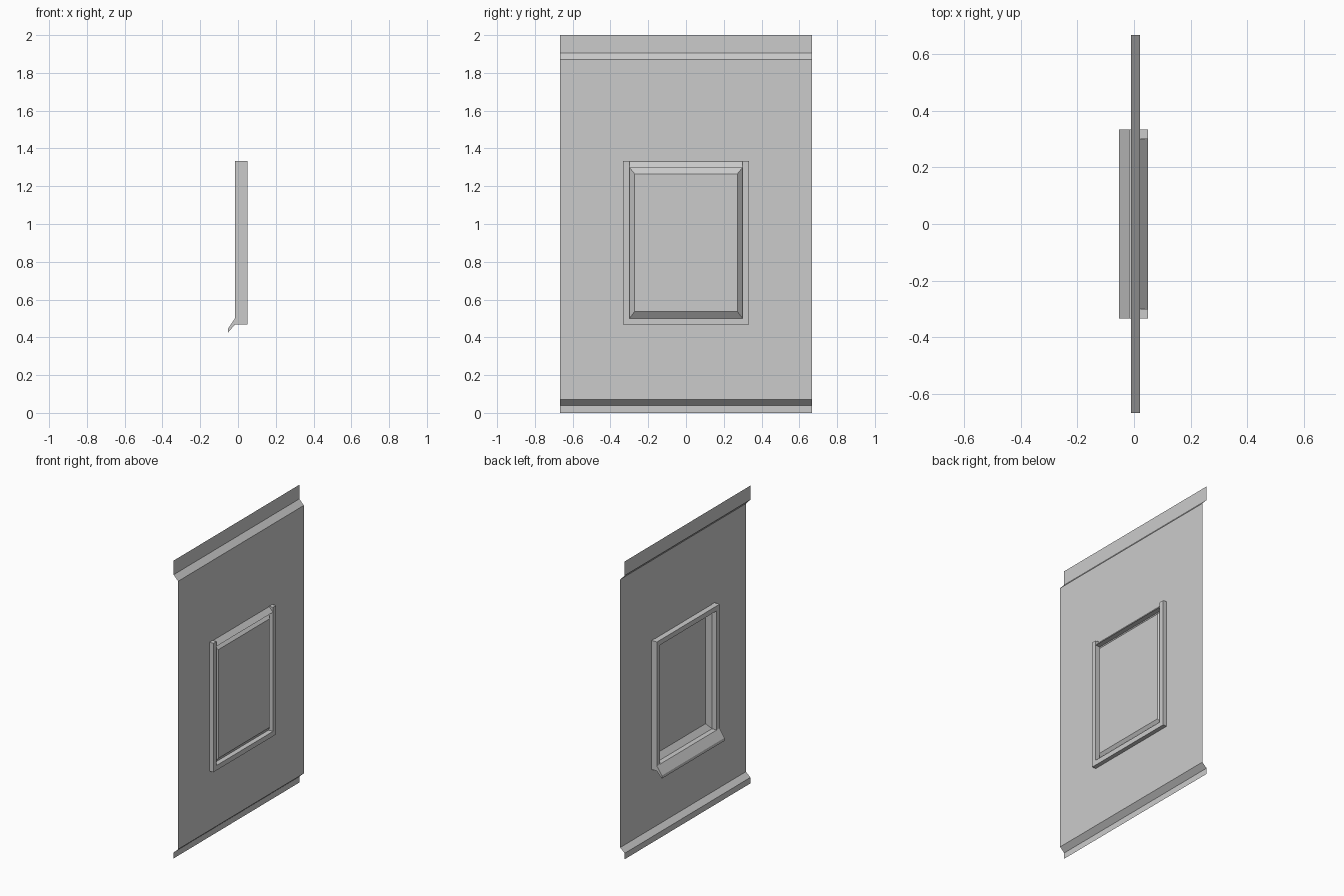
import bpy

if "Cube" in bpy.data.objects:
    bpy.data.objects.remove(bpy.data.objects["Cube"])


def make(name, verts, faces):
    mesh = bpy.data.meshes.new(name)
    mesh.from_pydata(verts, [], faces)
    mesh.update()
    obj = bpy.data.objects.new(name, mesh)
    bpy.context.collection.objects.link(obj)
    return obj


def prism(name, profile, y0, y1):
    """Extrude a closed (x, z) profile along y."""
    n = len(profile)
    verts = [(x, y, z) for y in (y0, y1) for x, z in profile]
    faces = [(i, (i + 1) % n, (i + 1) % n + n, i + n) for i in range(n)]
    faces = [tuple(reversed(f)) for f in faces]
    faces += [tuple(range(n)), tuple(reversed(range(n, 2 * n)))]
    return make(name, verts, faces)


def rect(x0, x1, z0, z1):
    return [(x0, z0), (x1, z0), (x1, z1), (x0, z1)]


# Overall frame dimensions
BACK, FRONT = -0.017, 0.05
OUT_Y, IN_Y = 0.333, 0.30
Z0, Z1 = 0.467, 1.333
T = 0.033

# Wall sheet: folded profile swept across y, with the window cell left open
profile = [(-0.011, 0), (-0.011, 0.04), (0.022, 0.07), (0.022, 0.48),
           (0.022, 1.32), (0.022, 1.87), (-0.011, 1.905), (-0.011, 2.0)]
cuts = [-0.667, -0.32, 0.32, 0.667]
verts = [(x, y, z) for x, z in profile for y in cuts]
faces = [(4 * i + j, 4 * i + j + 1, 4 * i + j + 5, 4 * i + j + 4)
         for i in range(len(profile) - 1) for j in range(3)
         if (i, j) != (3, 1)]
make("wall_sheet", verts, faces)

# Window frame: two jambs, bottom rail and chamfered top rail
for side, name in ((-1, "left_jamb"), (1, "right_jamb")):
    y0, y1 = sorted((side * IN_Y, side * OUT_Y))
    prism(name, rect(BACK, FRONT, Z0, Z1), y0, y1)
prism("bottom_rail", rect(BACK, FRONT, Z0, Z0 + T), -IN_Y, IN_Y)
prism("top_rail", [(BACK, Z1 - T), (FRONT, Z1 - T), (0.02, Z1), (BACK, Z1)],
      -IN_Y, IN_Y)

# Sloping sill on the far side
prism("window_sill", [(-0.053, 0.425), (BACK, Z0), (BACK, Z0 + T),
                      (-0.053, 0.445)], -OUT_Y, OUT_Y)

# Window pane: flat sheet with bevelled border
loops = [(0.017, IN_Y, Z0 + T, Z1 - T), (0.045, 0.272, 0.537, 1.266)]
verts = [(x, sy * y, z) for x, y, za, zb in loops
         for sy, z in ((-1, za), (1, za), (1, zb), (-1, zb))]
faces = [(i, (i + 1) % 4, (i + 1) % 4 + 4, i + 4) for i in range(4)]
make("window_pane", verts, faces + [(4, 5, 6, 7)])
